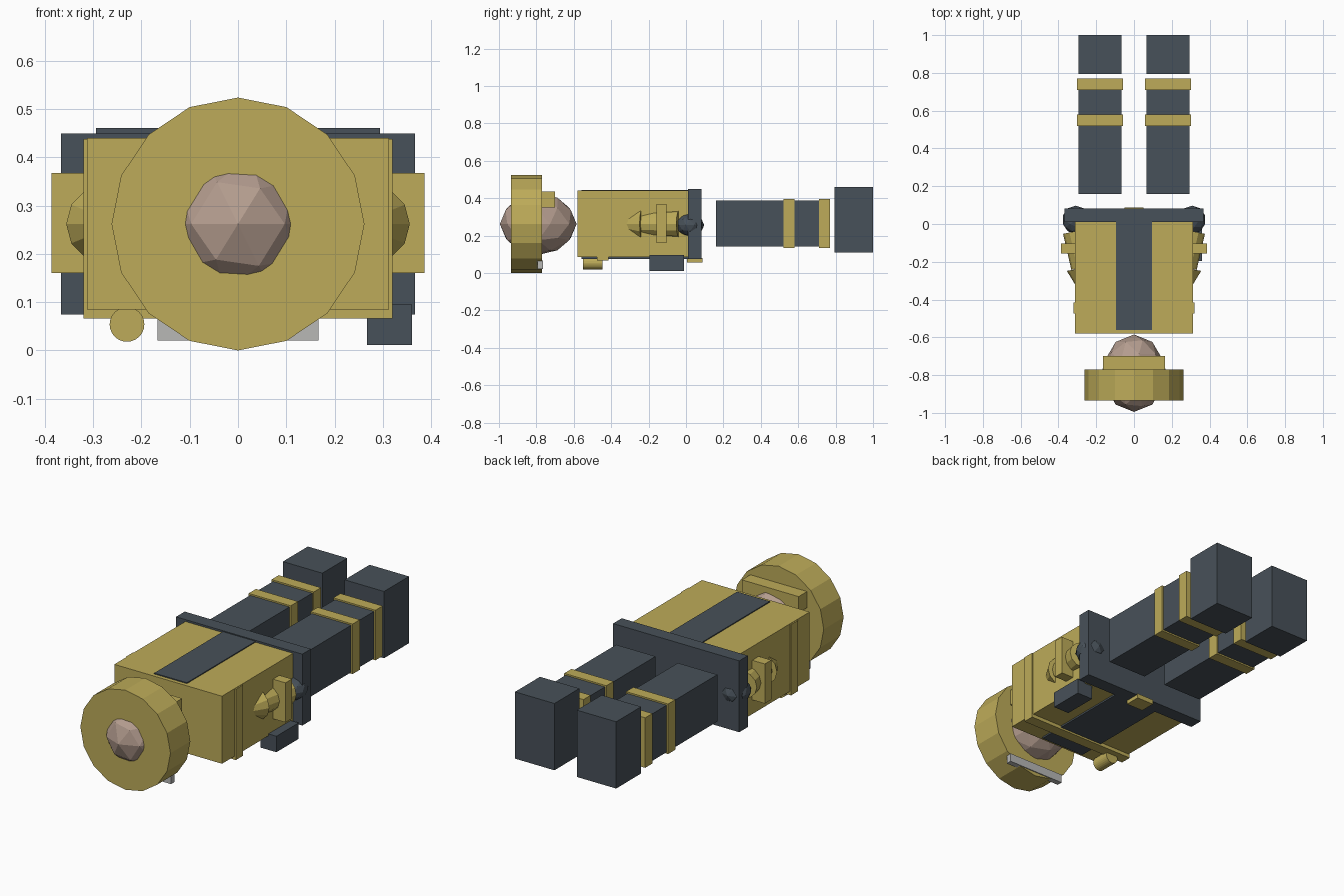
import bpy, bmesh
from mathutils import Vector, Matrix

if "Cube" in bpy.data.objects:
    bpy.data.objects.remove(bpy.data.objects["Cube"], do_unlink=True)


def material(name, rgb):
    m = bpy.data.materials.new(name)
    m.use_nodes = True
    m.diffuse_color = (*rgb, 1)
    m.node_tree.nodes["Principled BSDF"].inputs["Base Color"].default_value = (*rgb, 1)
    return m


GOLD = material("mustard_gold", (0.51, 0.41, 0.10))
SLATE = material("slate_grey", (0.064, 0.082, 0.10))
SKIN = material("dusty_pink", (0.45, 0.33, 0.27))
PALE = material("pale_grey", (0.48, 0.48, 0.47))


def finish(name, bm, mat):
    bmesh.ops.recalc_face_normals(bm, faces=bm.faces)
    mesh = bpy.data.meshes.new(name)
    bm.to_mesh(mesh)
    bm.free()
    mesh.materials.append(mat)
    ob = bpy.data.objects.new(name, mesh)
    bpy.context.collection.objects.link(ob)
    return ob


def box(name, mat, x, y, z):
    """Box between the given (low, high) limits on each axis."""
    bm = bmesh.new()
    bmesh.ops.create_cube(bm, size=1)
    for v in bm.verts:
        v.co = [lo + (c + 0.5) * (hi - lo) for c, (lo, hi) in zip(v.co, (x, y, z))]
    return finish(name, bm, mat)


def rod(name, mat, a, b, r1, r2, sides):
    """Cylinder or cone from point a to point b."""
    a, b = Vector(a), Vector(b)
    bm = bmesh.new()
    bmesh.ops.create_cone(bm, cap_ends=True, segments=sides, radius1=r1,
                          radius2=r2, depth=(b - a).length)
    turn = (b - a).to_track_quat('Z', 'Y').to_matrix().to_4x4()
    bm.transform(Matrix.Translation((a + b) / 2) @ turn)
    return finish(name, bm, mat)


def ball(name, mat, centre, radii):
    bm = bmesh.new()
    bmesh.ops.create_icosphere(bm, subdivisions=2, radius=1)
    bm.transform(Matrix.Translation(centre) @ Matrix.Diagonal((*radii, 1)))
    return finish(name, bm, mat)


MID = 0.262

# Head with its wide collar disc
ball("head", SKIN, (0, -0.79, MID), (0.165, 0.205, 0.165))
rod("collar_disc", GOLD, (0, -0.935, MID), (0, -0.77, MID), MID, MID, 16)
box("collar_top_block", GOLD, (-0.165, 0.165), (-0.77, -0.70), (0.35, 0.435))
box("collar_lower_plate", PALE, (-0.167, 0.167), (-0.795, -0.765), (0.021, 0.066))

# Torso, its stripes and strap
box("torso", GOLD, (-0.313, 0.313), (-0.58, 0.015), (0.085, 0.44))
box("upper_stripe", SLATE, (-0.095, 0.095), (-0.56, 0.015), (0.437, 0.445))
box("lower_stripe", SLATE, (-0.13, 0.13), (-0.56, 0.01), (0.076, 0.086))
box("strap", GOLD, (-0.32, 0.32), (-0.475, -0.415), (0.066, 0.438))
rod("strap_canister", GOLD, (-0.23, -0.55, 0.054), (-0.23, -0.447, 0.054), 0.036, 0.036, 24)

# Hip plate, buckle and side pouch
box("hip_plate", SLATE, (-0.367, 0.367), (0.01, 0.082), (0.075, 0.45))
box("buckle", GOLD, (-0.05, 0.05), (0.005, 0.088), (0.055, 0.08))
box("pouch", SLATE, (0.267, 0.36), (-0.195, -0.01), (0.011, 0.095))

for side, s in (("left", 1), ("right", -1)):
    # Shoulder and arm
    ball(side + "_shoulder", SLATE, (s * 0.308, 0.022, 0.256), (0.072, 0.075, 0.06))
    rod(side + "_arm", GOLD, (s * 0.307, -0.038, MID), (s * 0.268, -0.23, MID), 0.07, 0.065, 12)
    rod(side + "_arm_cone", GOLD, (s * 0.277, -0.235, MID), (s * 0.245, -0.43, MID), 0.08, 0.0, 12)
    xs = sorted((s * 0.25, s * 0.386))
    box(side + "_arm_plate", GOLD, xs, (-0.157, -0.103), (0.16, 0.368))
    # Leg, foot and bands
    leg = sorted((s * 0.065, s * 0.294))
    band = (leg[0] - 0.008, leg[1] + 0.008)
    box(side + "_leg", SLATE, leg, (0.16, 0.765), (0.141, 0.388))
    box(side + "_foot", SLATE, leg, (0.793, 1.0), (0.11, 0.461))
    for part, y in (("knee", 0.52), ("ankle", 0.71)):
        box(f"{side}_{part}_band", GOLD, band, (y, y + 0.06), (0.133, 0.396))
